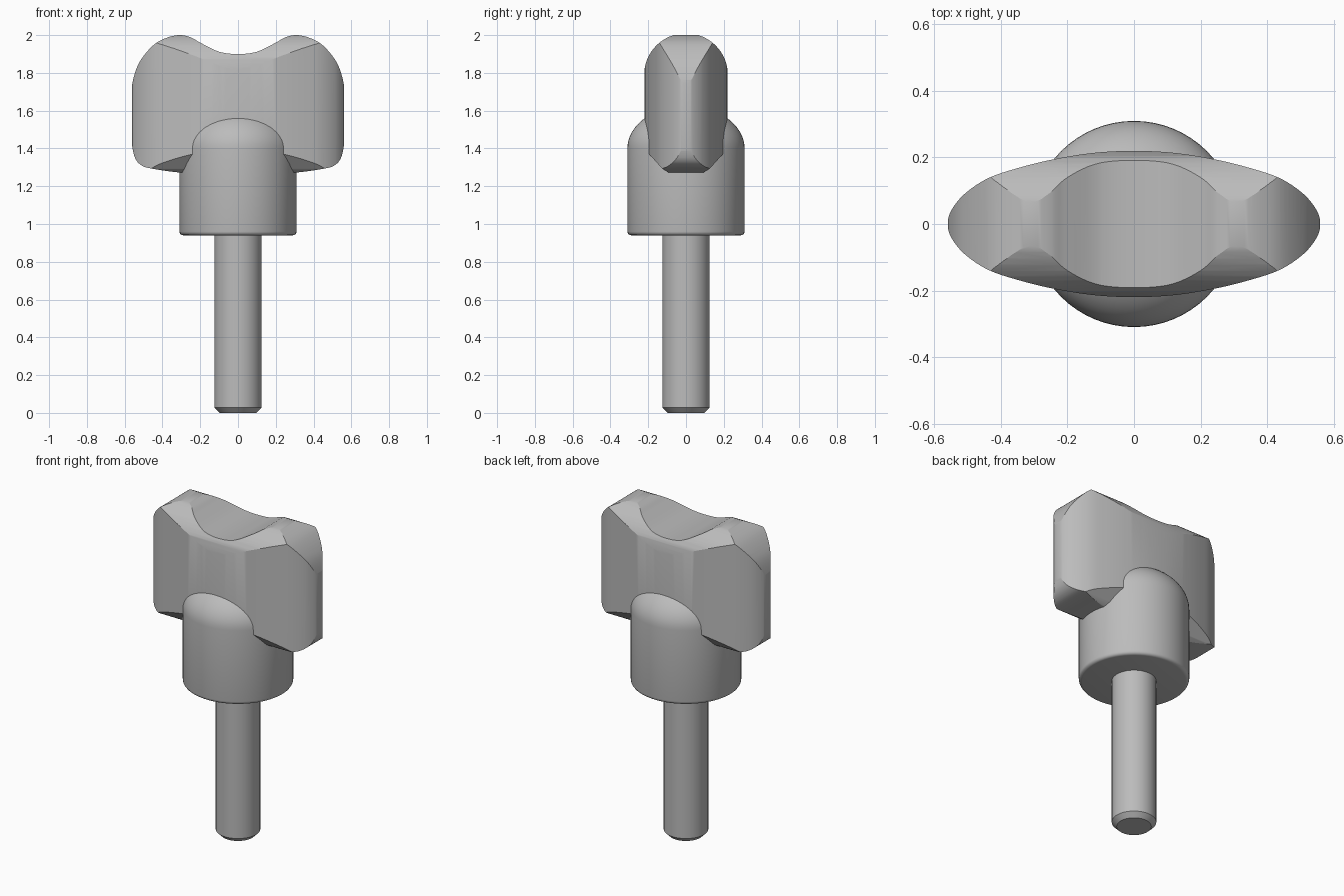
import bpy, bmesh, math
from mathutils import Vector

if "Cube" in bpy.data.objects:
    bpy.data.objects.remove(bpy.data.objects["Cube"])

grey = bpy.data.materials.new("plain_grey")
grey.use_nodes = True
grey.diffuse_color = (0.5, 0.5, 0.5, 1)
grey.node_tree.nodes["Principled BSDF"].inputs["Base Color"].default_value = (0.5, 0.5, 0.5, 1)


def make_object(name, bm):
    bmesh.ops.recalc_face_normals(bm, faces=bm.faces)
    mesh = bpy.data.meshes.new(name)
    bm.to_mesh(mesh)
    bm.free()
    mesh.materials.append(grey)
    obj = bpy.data.objects.new(name, mesh)
    bpy.context.collection.objects.link(obj)
    return obj


def activate(obj):
    bpy.ops.object.select_all(action='DESELECT')
    obj.select_set(True)
    bpy.context.view_layer.objects.active = obj


def smooth(obj, angle=25):
    activate(obj)
    bpy.ops.object.shade_smooth_by_angle(angle=math.radians(angle))


def mirrored(half):
    """Close a half outline that starts and ends on the axis."""
    return half + [(-a, b) for a, b in reversed(half[1:-1])]


def spline(points, steps=6):
    """Smooth closed curve through the points."""
    p = [Vector(q) for q in points]
    n, out = len(p), []
    for i in range(n):
        a, b, c, d = p[i - 1], p[i], p[(i + 1) % n], p[(i + 2) % n]
        for s in range(steps):
            t = s / steps
            out.append(0.5 * (2 * b + (c - a) * t + (2 * a - 5 * b + 4 * c - d) * t * t
                              + (3 * b - a - 3 * c + d) * t ** 3))
    return out


def prism(name, outline, place, low, high):
    """Extrude an outline; place maps (a, b, depth) to a 3D point."""
    bm = bmesh.new()
    ends = [[bm.verts.new(place(a, b, d)) for a, b in outline] for d in (low, high)]
    for ring in ends:
        bm.faces.new(ring)
    n = len(outline)
    for i in range(n):
        j = (i + 1) % n
        bm.faces.new((ends[0][i], ends[0][j], ends[1][j], ends[1][i]))
    return make_object(name, bm)


def lathe(name, profile, segments=64):
    """Spin a radius/height profile around z."""
    bm = bmesh.new()
    verts = [bm.verts.new((r, 0, z)) for r, z in profile]
    edges = [bm.edges.new(pair) for pair in zip(verts, verts[1:])]
    bmesh.ops.spin(bm, geom=verts + edges, cent=(0, 0, 0), axis=(0, 0, 1),
                   angle=math.tau, steps=segments, use_duplicate=False)
    bmesh.ops.remove_doubles(bm, verts=bm.verts, dist=1e-4)
    obj = make_object(name, bm)
    smooth(obj)
    return obj


# Wing: twin-humped front outline, lens plan and round-topped side section
front = spline(mirrored([
    (0, 1.9), (0.1, 1.912), (0.2, 1.96), (0.25, 1.988), (0.31, 2.0), (0.38, 1.985),
    (0.45, 1.945), (0.52, 1.86), (0.555, 1.765), (0.565, 1.68), (0.565, 1.55), (0.562, 1.43),
    (0.545, 1.35), (0.51, 1.31), (0.45, 1.292), (0.3, 1.272), (0.15, 1.272), (0, 1.272)]))
plan = spline(mirrored([
    (0, 0.22), (0.12, 0.214), (0.24, 0.195), (0.35, 0.168), (0.44, 0.137), (0.51, 0.09),
    (0.55, 0.04), (0.56, 0), (0.55, -0.04), (0.51, -0.09), (0.44, -0.137), (0.35, -0.168),
    (0.24, -0.195), (0.12, -0.214), (0, -0.22)]))
arc = [(0.222 * math.sin(i * math.pi / 32), 1.788 + 0.222 * math.cos(i * math.pi / 32))
       for i in range(17)]
side = mirrored(arc + [(0.222, 1.42), (0.195, 1.37), (0.125, 1.292), (0.08, 1.265), (0, 1.265)])

wing = prism("wing_grip", front, lambda a, b, d: (a, d, b), -0.4, 0.4)
cutters = [prism("plan_cutter", plan, lambda a, b, d: (a, b, d), 1.0, 2.3),
           prism("side_cutter", side, lambda a, b, d: (d, a, b), -0.8, 0.8)]
for cutter in cutters:
    cutter.hide_render = True
    mod = wing.modifiers.new("intersect", 'BOOLEAN')
    mod.operation = 'INTERSECT'
    mod.solver = 'EXACT'
    mod.object = cutter
    activate(wing)
    bpy.ops.object.modifier_apply(modifier=mod.name)
    bpy.data.objects.remove(cutter)
smooth(wing, 22)

# Hub: cylinder with a rounded lower rim and a domed top
rim = [(0.29 + 0.02 * math.sin(i * math.pi / 8), 0.96 - 0.02 * math.cos(i * math.pi / 8))
       for i in range(5)]
dome = [(0.31 * math.cos(i * math.pi / 32), 1.4 + 0.226 * math.sin(i * math.pi / 32))
        for i in range(16)]
lathe("hub", [(0, 0.94)] + rim + dome + [(0, 1.626)])

# Shaft with a chamfered tip
lathe("shaft", [(0, 0), (0.097, 0), (0.125, 0.028), (0.125, 0.96), (0, 0.96)])
